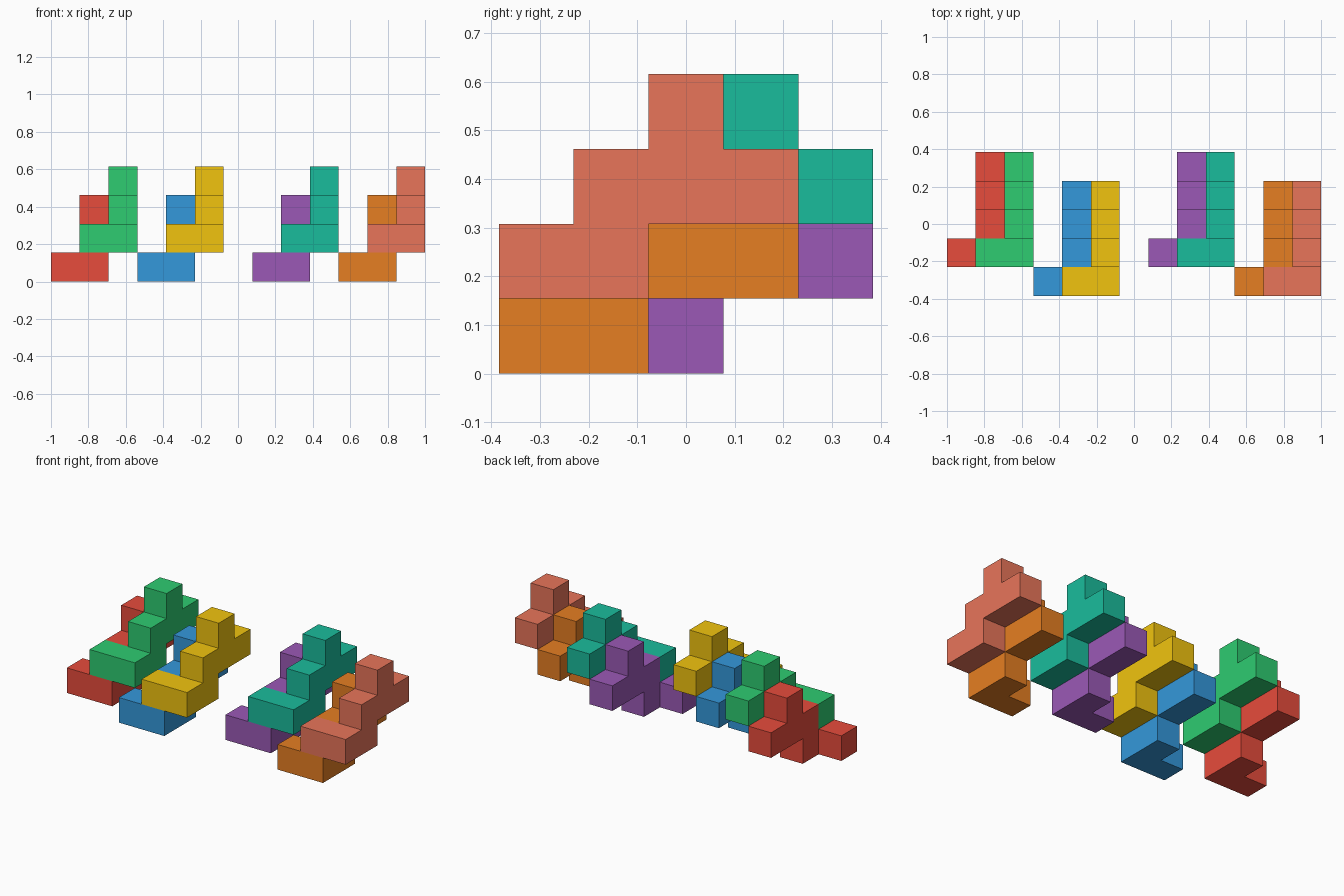
import bpy, bmesh
from mathutils import Vector

if "Cube" in bpy.data.objects:
    bpy.data.objects.remove(bpy.data.objects["Cube"])

U = 2 / 13  # cube edge

# One piece: a stepped upright slab (x = 1) with a sideways foot (x = 0)
PIECE = {(0, 0, 0), (1, 0, 0), (1, 1, 0), (1, 1, 1), (1, 2, 1), (1, 3, 1), (1, 2, 2)}


def material(name, hex_code):
    srgb = [int(hex_code[i:i + 2], 16) / 255 for i in (0, 2, 4)]
    lin = [((c + 0.055) / 1.055) ** 2.4 if c > 0.04 else c / 12.92 for c in srgb]
    mat = bpy.data.materials.new(name)
    mat.diffuse_color = (*lin, 1)
    mat.use_nodes = True
    mat.node_tree.nodes["Principled BSDF"].inputs["Base Color"].default_value = mat.diffuse_color
    return mat


def cube_piece(name, origin, hex_code):
    bm = bmesh.new()
    # Outer faces only: skip those shared by two cubes
    for cell in PIECE:
        for axis in range(3):
            for side in (0, 1):
                near = list(cell)
                near[axis] += 2 * side - 1
                if tuple(near) in PIECE:
                    continue
                a, b = (axis + 1) % 3, (axis + 2) % 3
                corners = []
                for i, j in ((0, 0), (1, 0), (1, 1), (0, 1)):
                    p = Vector(cell)
                    p[axis] += side
                    p[a] += i
                    p[b] += j
                    corners.append(bm.verts.new(p * U))
                bm.faces.new(corners if side else corners[::-1])
    bmesh.ops.remove_doubles(bm, verts=bm.verts[:], dist=1e-4)
    bmesh.ops.dissolve_limit(bm, angle_limit=0.01, verts=bm.verts[:], edges=bm.edges[:])
    mesh = bpy.data.meshes.new(name)
    bm.to_mesh(mesh)
    bm.free()
    mesh.materials.append(material(name + "_colour", hex_code))
    obj = bpy.data.objects.new(name, mesh)
    obj.location = origin
    bpy.context.collection.objects.link(obj)


# Four nested pairs: x and y offset in cubes, lower and upper colours
PAIRS = [
    (0, 1, ("red", "e74c3c"), ("green", "2ecc71")),
    (3, 0, ("blue", "3498db"), ("yellow", "f1c40f")),
    (7, 1, ("purple", "9b59b6"), ("teal", "1abc9c")),
    (10, 0, ("orange", "e67e22"), ("salmon", "e8755a")),
]
for x, y, *pieces in PAIRS:
    for step, (colour, code) in enumerate(pieces):
        # The upper piece sits one cube right and one cube up
        cube_piece(colour + "_piece", ((x + step - 6.5) * U, (y - 2.5) * U, step * U), code)
